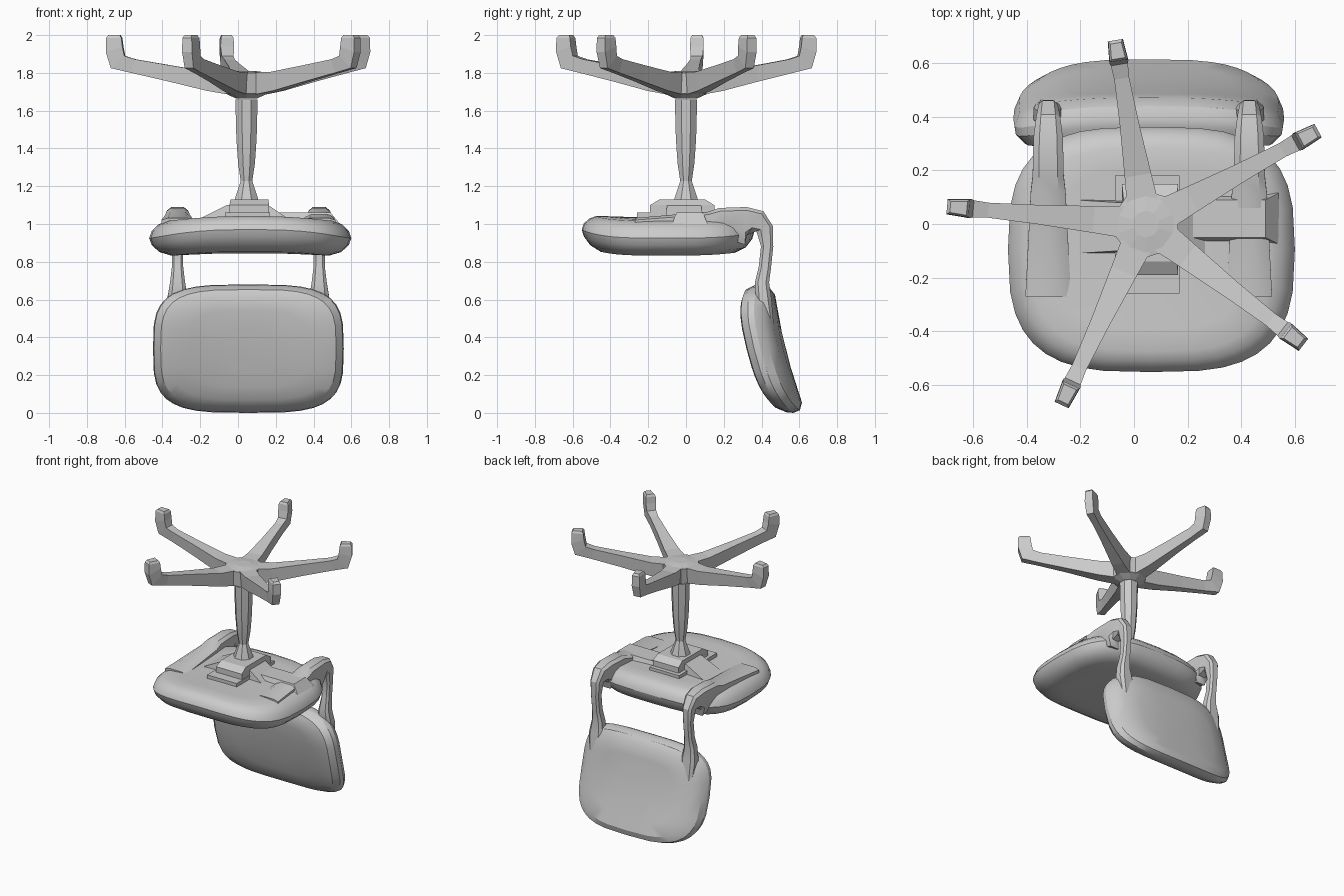
import bpy, bmesh, math
from mathutils import Vector

if "Cube" in bpy.data.objects:
    bpy.data.objects.remove(bpy.data.objects["Cube"])

CX = 0.055   # centre line of the seat and back
HUB = (0.045, 0.0)


def loft(name, rings, smooth=None):
    """Skin equal-length point rings and cap both ends."""
    bm = bmesh.new()
    loops = [[bm.verts.new(p) for p in ring] for ring in rings]
    n = len(loops[0])
    for a, b in zip(loops, loops[1:]):
        for i in range(n):
            j = (i + 1) % n
            bm.faces.new((a[i], a[j], b[j], b[i]))
    bm.faces.new(loops[0][::-1])
    bm.faces.new(loops[-1])
    bmesh.ops.recalc_face_normals(bm, faces=bm.faces)
    mesh = bpy.data.meshes.new(name)
    bm.to_mesh(mesh)
    bm.free()
    ob = bpy.data.objects.new(name, mesh)
    bpy.context.collection.objects.link(ob)
    if smooth:
        bpy.ops.object.select_all(action="DESELECT")
        bpy.context.view_layer.objects.active = ob
        ob.select_set(True)
        bpy.ops.object.shade_smooth_by_angle(angle=math.radians(smooth))
    return ob


def superellipse(power, count=36):
    """Unit rounded-square outline."""
    pts = []
    for i in range(count):
        t = 2 * math.pi * i / count
        c, s = math.cos(t), math.sin(t)
        pts.append((math.copysign(abs(c) ** (2 / power), c),
                    math.copysign(abs(s) ** (2 / power), s)))
    return pts


def rect(cx, cy, hx, hy, z):
    return [(cx - hx, cy - hy, z), (cx + hx, cy - hy, z),
            (cx + hx, cy + hy, z), (cx - hx, cy + hy, z)]


def disc(r, z, n=8):
    return [(HUB[0] + r * math.cos(2 * math.pi * (i + .5) / n),
             HUB[1] + r * math.sin(2 * math.pi * (i + .5) / n), z) for i in range(n)]


# Seat cushion, upside down: sitting face below, pan above
def seat_ring(z, s):
    ring = []
    for u, v in superellipse(3.3):
        u, v = u * s, v * s
        drop = 0.035 * u * u * (z - 0.83) / 0.2
        lift = (0.03 * max(v, 0) ** 3 + 0.05 * max(-v, 0) ** 4) * (1.05 - z) / 0.2
        taper = 1 - 0.05 * v * v
        ring.append((0.065 + 0.535 * u * taper, -0.095 + 0.457 * v, z - drop + lift))
    return ring


loft("seat", [seat_ring(z, s) for z, s in (
    (0.845, 0.3), (0.838, 0.6), (0.833, 0.78), (0.855, 0.9), (0.90, 0.975), (0.945, 1.0),
    (0.99, 0.975), (1.025, 0.91), (1.042, 0.83), (1.04, 0.65), (1.035, 0.3))], smooth=30)


# Backrest cushion: leaning, wrapped forward at the sides
def back_ring(d, s):
    ring = []
    for u, v in superellipse(3.6):
        u, v = u * s, v * s
        y = 0.433 - 0.085 * v + 0.025 * v * v + d - 0.065 * abs(u) ** 3
        ring.append((CX + 0.505 * u, y, 0.34 + 0.34 * v))
    return ring


loft("backrest", [back_ring(d, s) for d, s in (
    (-0.085, 0.3), (-0.085, 0.6), (-0.08, 0.8), (-0.058, 0.92), (-0.01, 0.99),
    (0.025, 1.0), (0.065, 0.96), (0.092, 0.84), (0.095, 0.6), (0.095, 0.3))], smooth=30)

# Arms joining seat and backrest: y, z, half width, outer and inner thickness
ARM = [(-0.27, 1.01, .085, .022, .03), (0.12, 1.035, .065, .03, .06), (0.18, 1.05, .058, .035, .12),
       (0.32, 1.055, .055, .035, .165), (0.39, 1.04, .045, .034, .12), (0.43, 0.98, .036, .032, .06),
       (0.432, 0.88, .03, .03, .035), (0.42, 0.77, .03, .03, .035), (0.405, 0.69, .04, .035, .04),
       (0.415, 0.60, .055, .038, .045), (0.44, 0.46, .045, .025, .03)]
for side, label in ((-1, "left"), (1, "right")):
    rings = []
    for i, (y, z, w, out, inn) in enumerate(ARM):
        a, b = ARM[max(i - 1, 0)], ARM[min(i + 1, len(ARM) - 1)]
        t = Vector((b[0] - a[0], b[1] - a[1])).normalized()
        ny, nz = -t.y, t.x
        x = CX + side * 0.375
        rings.append([(x + w * p, y + ny * h, z + nz * h) for p, h in (
            (-1, -.6 * inn), (-.6, -inn), (.6, -inn), (1, -.6 * inn),
            (1, .5 * out), (.6, out), (-.6, out), (-1, .5 * out))])
    loft("arm_" + label, rings, smooth=30)

# Tilt mechanism under the seat
loft("mount_plate", [rect(0.05, -0.04, 0.12, 0.22, 1.0), rect(0.05, -0.04, 0.12, 0.22, 1.06)])
loft("mechanism_base", [rect(0.03, -0.01, 0.25, 0.10, 1.02), rect(0.05, -0.01, 0.11, 0.09, 1.10)])
loft("mechanism_box", [rect(0.06, -0.02, 0.105, 0.17, 1.04), rect(0.06, -0.02, 0.105, 0.17, 1.10),
                       rect(0.06, -0.02, 0.10, 0.12, 1.13)])
loft("lever_block", [rect(0.34, 0.02, 0.20, 0.095, 1.0), rect(0.32, 0.02, 0.17, 0.07, 1.06)])

# Gas column, narrow next to the seat
loft("column_collar", [disc(0.075, 1.10), disc(0.065, 1.14), disc(0.03, 1.235)], smooth=30)
loft("column", [disc(0.032, 1.22), disc(0.048, 1.32), disc(0.058, 1.45), disc(0.064, 1.66)], smooth=30)

# Star base: hub and five legs with upturned feet
loft("hub", [disc(0.06, 1.665, 10), disc(0.115, 1.69, 10), disc(0.125, 1.80, 10), disc(0.05, 1.81, 10)])
# lower r, lower z, upper r, upper z, half width, for a leg length of 0.72
LEG = [(0.0, 1.67, 0.0, 1.80, .065), (0.20, 1.705, 0.19, 1.805, .05),
       (0.40, 1.755, 0.39, 1.84, .036), (0.59, 1.80, 0.57, 1.872, .028),
       (0.695, 1.825, 0.625, 1.89, .032), (0.72, 1.91, 0.635, 1.94, .036),
       (0.72, 1.985, 0.64, 1.985, .034), (0.708, 2.0, 0.648, 2.0, .026)]
for k, (deg, length) in enumerate(((99.5, .695), (28.5, .73), (-37.5, .74), (-115, .745), (175, .745))):
    c, s, f = math.cos(math.radians(deg)), math.sin(math.radians(deg)), length / 0.72
    rings = []
    for r0, z0, r1, z1, w in LEG:
        rings.append([(HUB[0] + r * f * c - q * s, HUB[1] + r * f * s + q * c, z)
                      for r, z, q in ((r0, z0, -w * .8), (r0, z0, w * .8), (r1, z1, w), (r1, z1, -w))])
    loft(f"base_leg_{k + 1}", rings)
